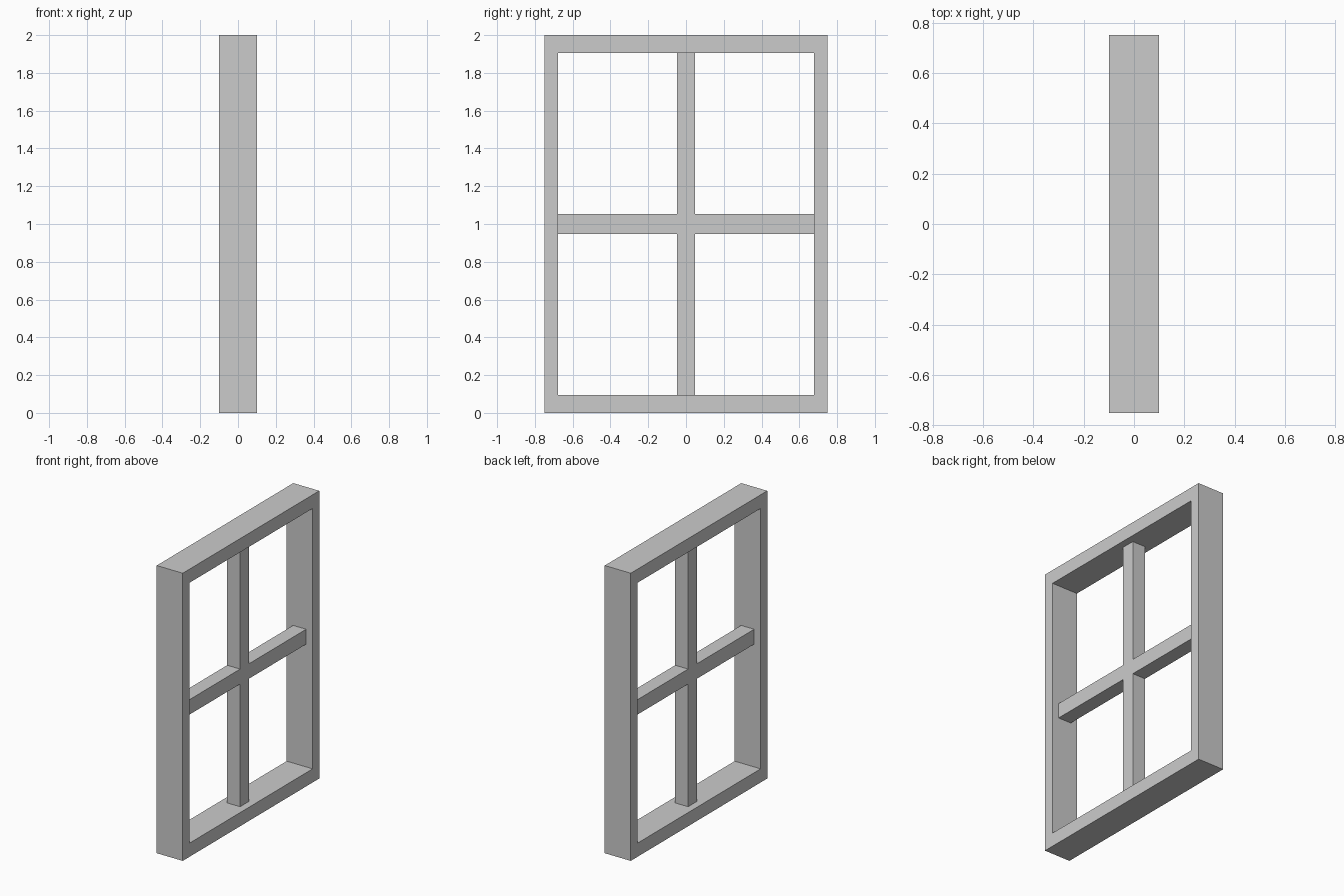
import bpy, bmesh

if "Cube" in bpy.data.objects:
    bpy.data.objects.remove(bpy.data.objects["Cube"])


def extruded(name, points, faces, half_depth):
    """Extrude flat (y, z) faces along x, centred on x = 0."""
    bm = bmesh.new()
    verts = [bm.verts.new((-half_depth, y, z)) for y, z in points]
    flat = [bm.faces.new([verts[i] for i in f]) for f in faces]
    res = bmesh.ops.extrude_face_region(bm, geom=flat, use_keep_orig=True)
    moved = [g for g in res["geom"] if isinstance(g, bmesh.types.BMVert)]
    bmesh.ops.translate(bm, verts=moved, vec=(2 * half_depth, 0, 0))
    bmesh.ops.recalc_face_normals(bm, faces=bm.faces)
    mesh = bpy.data.meshes.new(name)
    bm.to_mesh(mesh)
    bm.free()
    obj = bpy.data.objects.new(name, mesh)
    bpy.context.collection.objects.link(obj)
    return obj


def corners(y, z0, z1):
    return [(-y, z0), (y, z0), (y, z1), (-y, z1)]


W, H = 0.75, 2.0            # outer half width, height
IW, RAIL = 0.677, 0.095     # opening half width, rail height
BY, BZ = 0.048, 0.052       # half thickness of upright and cross bars

# Outer frame: one mitred ring
extruded("window_frame",
         corners(W, 0, H) + corners(IW, RAIL, H - RAIL),
         [(i, (i + 1) % 4, (i + 1) % 4 + 4, i + 4) for i in range(4)], 0.1)

# Glazing bars: a thinner cross set in the middle of the frame depth
mid = H / 2
cross = corners(BY, mid - BZ, mid + BZ) + [
    (-BY, RAIL), (BY, RAIL), (IW, mid - BZ), (IW, mid + BZ),
    (BY, H - RAIL), (-BY, H - RAIL), (-IW, mid + BZ), (-IW, mid - BZ)]
extruded("glazing_bars", cross,
         [(0, 1, 2, 3), (4, 5, 1, 0), (1, 6, 7, 2), (2, 8, 9, 3), (3, 10, 11, 0)],
         0.05)
